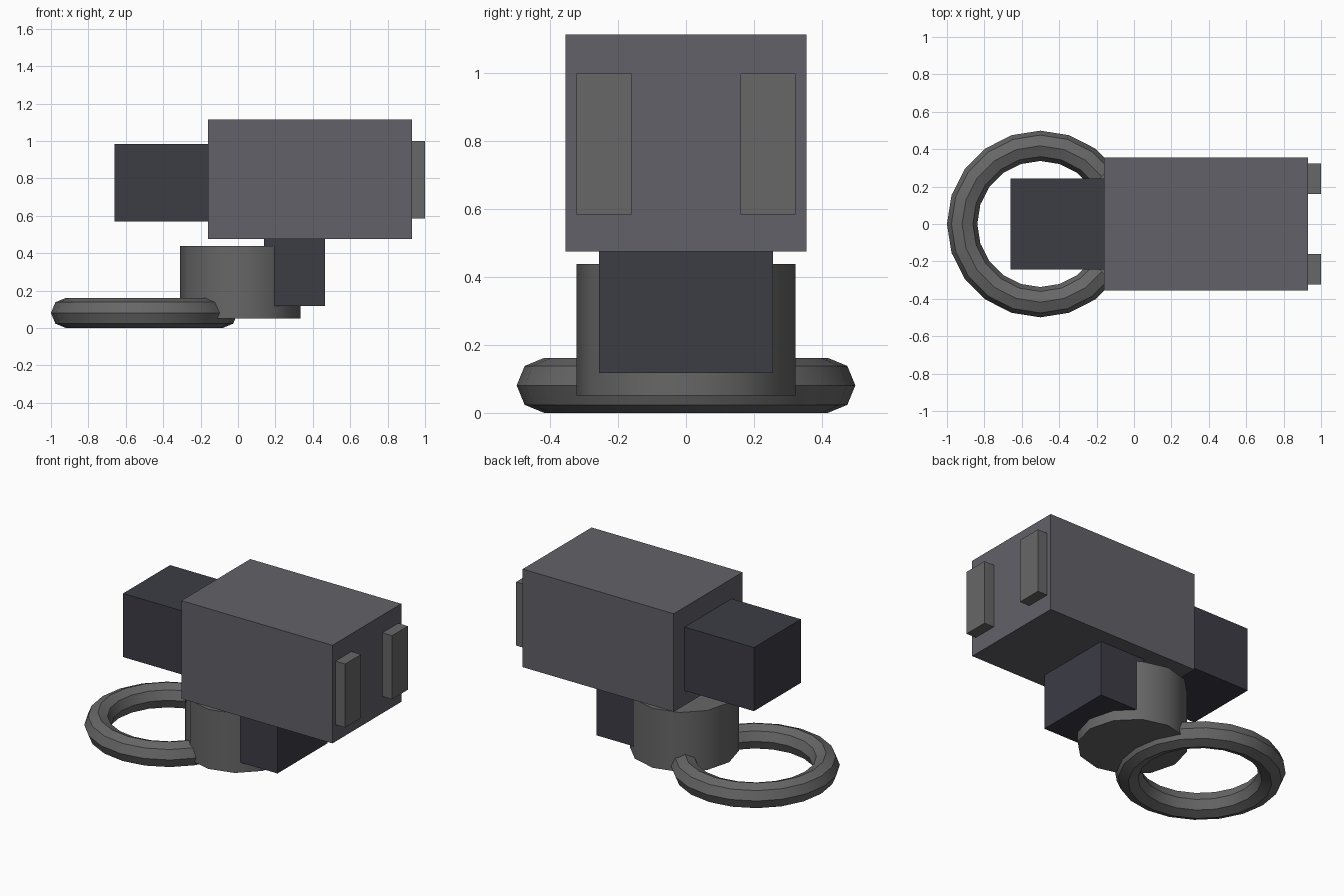
import bpy, math

if "Cube" in bpy.data.objects:
    bpy.data.objects.remove(bpy.data.objects["Cube"])


def material(name, rgb):
    m = bpy.data.materials.new(name)
    m.diffuse_color = (*rgb, 1)
    m.use_nodes = True
    m.node_tree.nodes["Principled BSDF"].inputs["Base Color"].default_value = m.diffuse_color
    return m


slate = material("slate", (0.12, 0.12, 0.14))
dark = material("dark", (0.045, 0.045, 0.06))
grey = material("grey", (0.135, 0.135, 0.135))


def finish(name, mat):
    o = bpy.context.object
    o.name = name
    o.data.materials.append(mat)
    return o


def box(name, x, y, z, mat):
    """Box from (min, max) ranges."""
    mid = [(a + b) / 2 for a, b in (x, y, z)]
    bpy.ops.mesh.primitive_cube_add(size=1, location=mid)
    o = finish(name, mat)
    o.scale = [b - a for a, b in (x, y, z)]
    bpy.ops.object.transform_apply(location=False, rotation=False, scale=True)
    return o


# Main housing and the dark block projecting from its end
box("housing", (-0.16, 0.93), (-0.355, 0.355), (0.475, 1.115), slate)
box("nose_block", (-0.66, -0.16), (-0.242, 0.242), (0.57, 0.985), dark)

# Pair of raised plates on the other end
for name, s in (("left_plate", -1), ("right_plate", 1)):
    box(name, (0.93, 1.0), sorted((s * 0.16, s * 0.323)), (0.585, 1.0), grey)

# Support block under the housing
box("support_block", (0.14, 0.465), (-0.257, 0.257), (0.117, 0.475), dark)

# Twelve-sided pivot drum
bpy.ops.mesh.primitive_cylinder_add(vertices=12, radius=0.323, depth=0.388,
                                    location=(0.012, 0, 0.245))
finish("pivot_drum", grey)
bpy.ops.object.shade_smooth_by_angle(angle=math.radians(35))

# Flat ring at the base
bpy.ops.mesh.primitive_torus_add(major_segments=20, minor_segments=8,
                                 major_radius=0.418, minor_radius=0.081,
                                 location=(-0.501, 0, 0.081))
finish("base_ring", grey)
bpy.ops.object.shade_smooth_by_angle(angle=math.radians(35))
